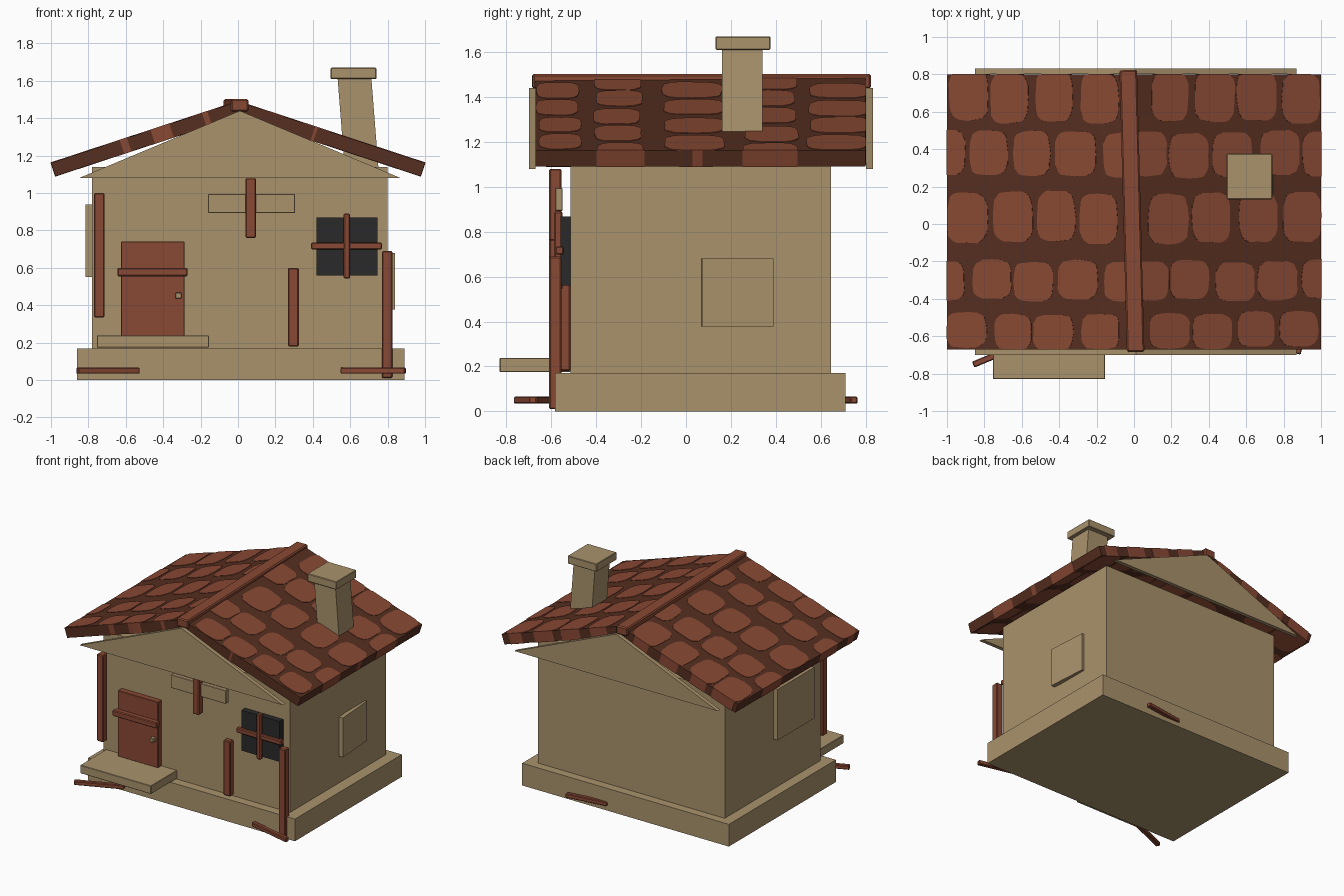
import bpy, bmesh, math, random
from mathutils import Matrix

if "Cube" in bpy.data.objects:
    bpy.data.objects.remove(bpy.data.objects["Cube"])
random.seed(4)


def material(name, rgb):
    m = bpy.data.materials.new(name)
    m.diffuse_color = (*rgb, 1)
    m.use_nodes = True
    m.node_tree.nodes["Principled BSDF"].inputs["Base Color"].default_value = m.diffuse_color
    return m


PLASTER = material("sandy plaster", (0.400, 0.290, 0.150))
WOOD = material("red brown wood", (0.250, 0.066, 0.033))
DARK = material("dark roof gap", (0.092, 0.028, 0.0145))
GLASS = material("dark window", (0.023, 0.023, 0.024))


def finish(name, bm, mat):
    bmesh.ops.recalc_face_normals(bm, faces=bm.faces[:])
    me = bpy.data.meshes.new(name)
    bm.to_mesh(me)
    bm.free()
    me.materials.append(mat)
    ob = bpy.data.objects.new(name, me)
    bpy.context.collection.objects.link(ob)
    return ob


def box(name, x, y, z, mat, bevel=0.0, rot=(0, 0, 0)):
    """Box from (min, max) pairs, turned about its own centre."""
    bm = bmesh.new()
    size = [b - a for a, b in (x, y, z)]
    bmesh.ops.create_cube(bm, size=1, matrix=Matrix.Diagonal((*size, 1)))
    if bevel:
        bmesh.ops.bevel(bm, geom=bm.edges[:], offset=bevel, segments=1, affect='EDGES')
    ob = finish(name, bm, mat)
    ob.location = [(a + b) / 2 for a, b in (x, y, z)]
    ob.rotation_euler = [math.radians(r) for r in rot]
    return ob


def extrude_outline(bm, pts, offset):
    face = bm.faces.new([bm.verts.new(p) for p in pts])
    out = bmesh.ops.extrude_face_region(bm, geom=[face], use_keep_orig=True)
    verts = [v for v in out["geom"] if isinstance(v, bmesh.types.BMVert)]
    bmesh.ops.translate(bm, verts=verts, vec=offset)


def stick(name, p, q, z=0.05, w=0.034):
    """Short timber lying on the ground between two plan points."""
    cx, cy = (p[0] + q[0]) / 2, (p[1] + q[1]) / 2
    h = math.dist(p, q) / 2
    ang = math.degrees(math.atan2(q[1] - p[1], q[0] - p[0]))
    box(name, (cx - h, cx + h), (cy - w / 2, cy + w / 2), (z - 0.016, z + 0.016),
        WOOD, 0.005, (0, 0, ang))


# House body
box("foundation", (-0.86, 0.89), (-0.583, 0.71), (0, 0.17), PLASTER)
box("walls", (-0.78, 0.80), (-0.515, 0.645), (0.16, 1.14), PLASTER)
box("porch_step", (-0.755, -0.155), (-0.83, -0.515), (0.175, 0.238), PLASTER, 0.003)

# Gable panels, front and back
for name, y in (("front_gable", -0.70), ("back_gable", 0.802)):
    bm = bmesh.new()
    extrude_outline(bm, [(-0.85, y, 1.08), (0.87, y, 1.08), (0.01, y, 1.44)], (0, 0.03, 0))
    finish(name, bm, PLASTER)

# Roof: dark slabs with rounded shingles set through them
ANG = math.radians(18.2)
C, S = math.cos(ANG), math.sin(ANG)
LENGTH, THICK, Y0, Y1, TOP = 1 / C, 0.075, -0.67, 0.80, 1.49
ROWS = [(0.68, 0.27), (0.375, 0.24), (0.035, 0.27), (-0.30, 0.21), (-0.57, 0.19)]


def roof_point(side, u, y, w):
    return (side * (u * C + w * S), y, TOP - u * S + w * C)


def shingle_outline(u, y, wu, wy, n=24):
    pts = []
    for i in range(n):
        t = 2 * math.pi * i / n
        r = 1 + random.uniform(-0.03, 0.03)
        c, s = math.cos(t), math.sin(t)
        pu = u + wu / 2 * r * math.copysign(abs(c) ** 0.55, c)
        py = y + wy / 2 * r * math.copysign(abs(s) ** 0.55, s)
        p = (min(max(pu, 0), LENGTH + 0.002), min(max(py, Y0 - 0.002), Y1 + 0.002))
        if p not in pts:
            pts.append(p)
    return pts


for label, side in (("left", -1), ("right", 1)):
    bm = bmesh.new()
    corners = [(0, 0), (LENGTH, 0), (LENGTH, -THICK), (0, -THICK)]
    extrude_outline(bm, [roof_point(side, u, Y0, w) for u, w in corners], (0, Y1 - Y0, 0))
    finish(label + "_roof_slab", bm, DARK)

    bm = bmesh.new()
    for r, (y, wy) in enumerate(ROWS):
        for k in range(5):
            u = (0.19 if r % 2 == 0 else 0.07) / C + 0.245 * k + random.uniform(-0.012, 0.012)
            if u > LENGTH + 0.06:
                continue
            pts = shingle_outline(u, y + random.uniform(-0.01, 0.01),
                                  random.uniform(0.205, 0.228), wy)
            deep = THICK + 0.005
            extrude_outline(bm, [roof_point(side, a, b, 0.003) for a, b in pts],
                            (-side * deep * S, 0, -deep * C))
    finish(label + "_roof_shingles", bm, WOOD)

box("ridge_beam", (-0.058, 0.036), (-0.685, 0.823), (1.437, 1.502), WOOD, 0.008, (0, 0, 1.5))

# Chimney
box("chimney_stack", (0.552, 0.732), (0.16, 0.34), (1.12, 1.62), PLASTER, 0, (0, -4.5, 0))
box("chimney_cap", (0.495, 0.74), (0.132, 0.376), (1.61, 1.67), PLASTER, 0.004)

# Door
box("door", (-0.625, -0.285), (-0.56, -0.51), (0.236, 0.74), WOOD, 0.003)
box("door_bar", (-0.645, -0.27), (-0.60, -0.555), (0.555, 0.60), WOOD, 0.006)
box("door_knob", (-0.335, -0.302), (-0.59, -0.555), (0.435, 0.467), PLASTER, 0.004)

# Front window with cross bars
box("window_pane", (0.42, 0.745), (-0.56, -0.51), (0.56, 0.868), GLASS)
box("window_bar_upright", (0.565, 0.60), (-0.587, -0.55), (0.543, 0.89), WOOD, 0.006)
box("window_bar_level", (0.39, 0.77), (-0.582, -0.545), (0.698, 0.735), WOOD, 0.006)

# Front timbers and sign plank
for name, x, y, z in (("left_post", (-0.77, -0.714), (-0.61, -0.555), (0.335, 1.0)),
                      ("right_post", (0.77, 0.825), (-0.61, -0.555), (0.01, 0.69)),
                      ("short_post", (0.267, 0.325), (-0.56, -0.515), (0.18, 0.60)),
                      ("upper_post", (0.04, 0.096), (-0.61, -0.555), (0.76, 1.08))):
    box(name, x, y, z, WOOD, 0.006)
box("front_plank", (-0.16, 0.305), (-0.583, -0.55), (0.893, 0.995), PLASTER, 0.003)

# Side wall patches
box("right_wall_patch", (0.795, 0.828), (0.07, 0.39), (0.378, 0.68), PLASTER, 0, (0, 0, 4))
box("left_wall_patch", (-0.815, -0.775), (-0.39, 0.055), (0.55, 0.94), PLASTER)

# Loose timbers on the ground
stick("left_ground_stick", (-0.86, -0.752), (-0.53, -0.615))
stick("right_ground_stick", (0.55, -0.60), (0.895, -0.682))
stick("back_ground_stick", (0.17, 0.70), (0.49, 0.748))
